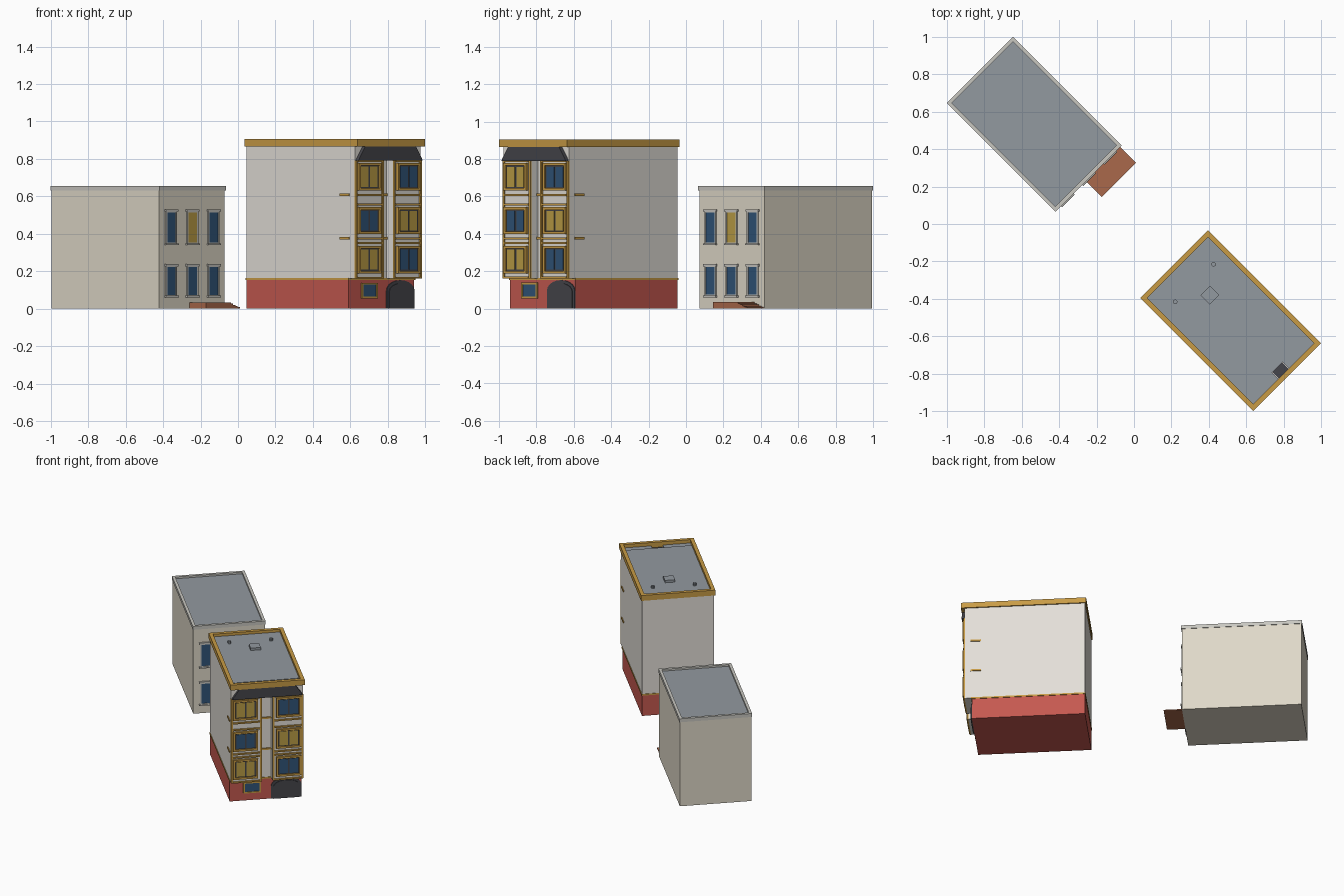
import bpy, bmesh
from math import pi, cos, sin
from mathutils import Matrix

if "Cube" in bpy.data.objects:
    bpy.data.objects.remove(bpy.data.objects["Cube"])

# Both buildings are laid out in one local frame, then turned 45 degrees about z
TURN = Matrix.Rotation(pi / 4, 4, 'Z')


def material(name, r, g, b):
    m = bpy.data.materials.new(name)
    m.diffuse_color = (r, g, b, 1)
    m.use_nodes = True
    m.node_tree.nodes["Principled BSDF"].inputs["Base Color"].default_value = m.diffuse_color
    return m


RED = material("red_base", .56, .10, .08)
GOLD = material("gold_trim", .58, .33, .06)
CREAM = material("cream_wall", .77, .74, .69)
BEIGE = material("beige_wall", .74, .69, .58)
STONE = material("stone", .58, .57, .53)
ROOF = material("roof_grey", .29, .32, .35)
DARK = material("dark_slate", .06, .06, .07)
BLUE = material("blue_glass", .03, .09, .19)
LIT = material("lit_glass", .50, .34, .06)
BROWN = material("brown_step", .40, .14, .07)


def finish(name, bm, mat):
    bmesh.ops.recalc_face_normals(bm, faces=bm.faces)
    me = bpy.data.meshes.new(name)
    bm.to_mesh(me)
    bm.free()
    ob = bpy.data.objects.new(name, me)
    ob.matrix_world = TURN
    me.materials.append(mat)
    bpy.context.collection.objects.link(ob)
    return ob


def boxes(name, mat, *items):
    """Each item is (x0, x1, y0, y1, z0, z1); all go in one mesh."""
    bm = bmesh.new()
    for x0, x1, y0, y1, z0, z1 in items:
        m = Matrix.Translation(((x0 + x1) / 2, (y0 + y1) / 2, (z0 + z1) / 2))
        s = Matrix.Diagonal((x1 - x0, y1 - y0, z1 - z0, 1))
        bmesh.ops.create_cube(bm, size=1, matrix=m @ s)
    return finish(name, bm, mat)


def prism(name, mat, profile, y0, y1):
    """Extrude an x-z outline along y."""
    bm = bmesh.new()
    f = bm.faces.new([bm.verts.new((x, y0, z)) for x, z in profile])
    ext = bmesh.ops.extrude_face_region(bm, geom=[f])["geom"]
    bmesh.ops.translate(bm, vec=(0, y1 - y0, 0),
                        verts=[v for v in ext if isinstance(v, bmesh.types.BMVert)])
    return finish(name, bm, mat)


def ring(name, mat, x, y0, y1, z0, z1, t):
    return boxes(name, mat, (-x, x, y0, y0 + t, z0, z1), (-x, x, y1 - t, y1, z0, z1),
                 (-x, -x + t, y0 + t, y1 - t, z0, z1), (x - t, x, y0 + t, y1 - t, z0, z1))


def frame(name, mat, x0, x1, y0, y1, z0, z1, t):
    return boxes(name, mat, (x0, x0 + t, y0, y1, z0, z1), (x1 - t, x1, y0, y1, z0, z1),
                 (x0 + t, x1 - t, y0, y1, z0, z0 + t), (x0 + t, x1 - t, y0, y1, z1 - t, z1))


# ---------- tall building ----------
F, B, BAY = -1.083, -.312, -1.132      # main front, back, bay front
boxes("tall_base", RED, (-.248, .248, F, B, 0, .155))
boxes("tall_wall", CREAM, (-.248, .248, F, B, .155, .87))
ring("base_band", GOLD, .252, F - .004, B + .004, .153, .164, .02)
boxes("tall_roof", ROOF, (-.24, .24, F, B - .01, .87, .885))
ring("tall_cornice", GOLD, .256, -1.157, -.304, .865, .905, .026)

# string courses that run through the recess and return along the sides
boxes("string_course", GOLD, *[(-.254, .254, -1.092, -1.02, z, z + .012)
                               for z in (.37, .602)])

# bays
ROWS = ((.188, .335), (.398, .542), (.63, .778))
for side, s in (("left", -1), ("right", 1)):
    def span(a, b):
        return (s * a, s * b) if s > 0 else (-b, -a)
    boxes(side + "_bay", CREAM, (*span(.037, .248), BAY, F, .16, .868))
    boxes(side + "_bay_roof", ROOF, (*span(.04, .235), BAY, F, .868, .88))
    boxes(side + "_bay_pilasters", GOLD,
          *[(*span(a, a + .012), BAY - .008, BAY + .004, .16, .79) for a in (.037, .237)])
    boxes(side + "_bay_bands", GOLD,
          *[(*span(.05, .237), BAY - .011, BAY, z, z + .01)
            for z in (.16, .345, .37, .552, .602, .783)])
    for i, (z0, z1) in enumerate(ROWS):
        n = f"{side}_bay_window_{i}"
        glass = LIT if (i % 2 == 0) == (s < 0) else BLUE
        a, b = span(.063, .234)
        frame(n + "_frame", GOLD, a, b, BAY - .016, BAY, z0, z1, .014)
        boxes(n + "_sash", DARK, (a + .01, b - .01, BAY - .006, BAY, z0 + .01, z1 - .01))
        c = (a + b) / 2
        boxes(n + "_panes", glass,
              (a + .023, c - .006, BAY - .009, BAY, z0 + .02, z1 - .02),
              (c + .006, b - .023, BAY - .009, BAY, z0 + .02, z1 - .02))

# dark canopy under the cornice
prism("canopy", DARK, [(-.242, .79), (.242, .79), (.235, .805), (.192, .866), (-.192, .866),
                       (-.235, .805)], -1.153, F)

# ground floor window and arched doorway
frame("shop_window_frame", GOLD, -.155, -.035, F - .009, F, .055, .138, .01)
boxes("shop_window_glass", BLUE, (-.145, -.045, F - .004, F, .065, .128))


def arch(x0, x1, z1, spring):
    c, r = (x0 + x1) / 2, (x1 - x0) / 2
    return [(x0, 0), (x1, 0)] + [(c + r * cos(pi * k / 10), spring + (z1 - spring) * sin(pi * k / 10))
                                 for k in range(11)]


prism("doorway_surround", DARK, arch(.036, .246, .152, .095), F - .005, F)
prism("doorway_panel", DARK, arch(.052, .230, .135, .09), F - .009, F)

# roof hatch and vents
boxes("roof_hatch", ROOF, (-.017, .053, -.59, -.52, .88, .903))
for i, (x, y) in enumerate(((-.138, -.449), (.148, -.453))):
    bm = bmesh.new()
    bmesh.ops.create_cone(bm, cap_ends=True, segments=10, radius1=.012, radius2=.012, depth=.025,
                          matrix=Matrix.Translation((x, y, .891)))
    finish(f"roof_vent_{i}", bm, ROOF)

# ---------- low building ----------
G = .348
boxes("low_wall", BEIGE, (-.247, .247, G, 1.161, 0, .635))
boxes("low_roof", ROOF, (-.235, .235, G + .01, 1.15, .635, .643))
ring("low_parapet", STONE, .2505, .343, 1.1645, .63, .656, .02)
for r, (z0, z1) in enumerate(((.065, .23), (.345, .522))):
    for c, x in enumerate((-.16, 0, .16)):
        n = f"low_window_{r}_{c}"
        frame(n + "_frame", STONE, x - .042, x + .042, G - .007, G, z0, z1, .009)
        boxes(n + "_glass", LIT if (r, c) == (1, 1) else BLUE,
              (x - .034, x + .034, G - .004, G, z0 + .008, z1 - .008))
        boxes(n + "_sill_lintel", STONE,
              (x - .048, x + .048, G - .013, G, z0 - .006, z0 + .004),
              (x - .048, x + .048, G - .011, G, z1 - .004, z1 + .008))

# entrance landing with steps down to one side
boxes("landing", BROWN, (-.02, .17, .223, G, 0, .034))
boxes("steps", BROWN, *[(.17 + .017 * k, .187 + .017 * k, .223, G, 0, .027 - .0065 * k)
                        for k in range(4)])
